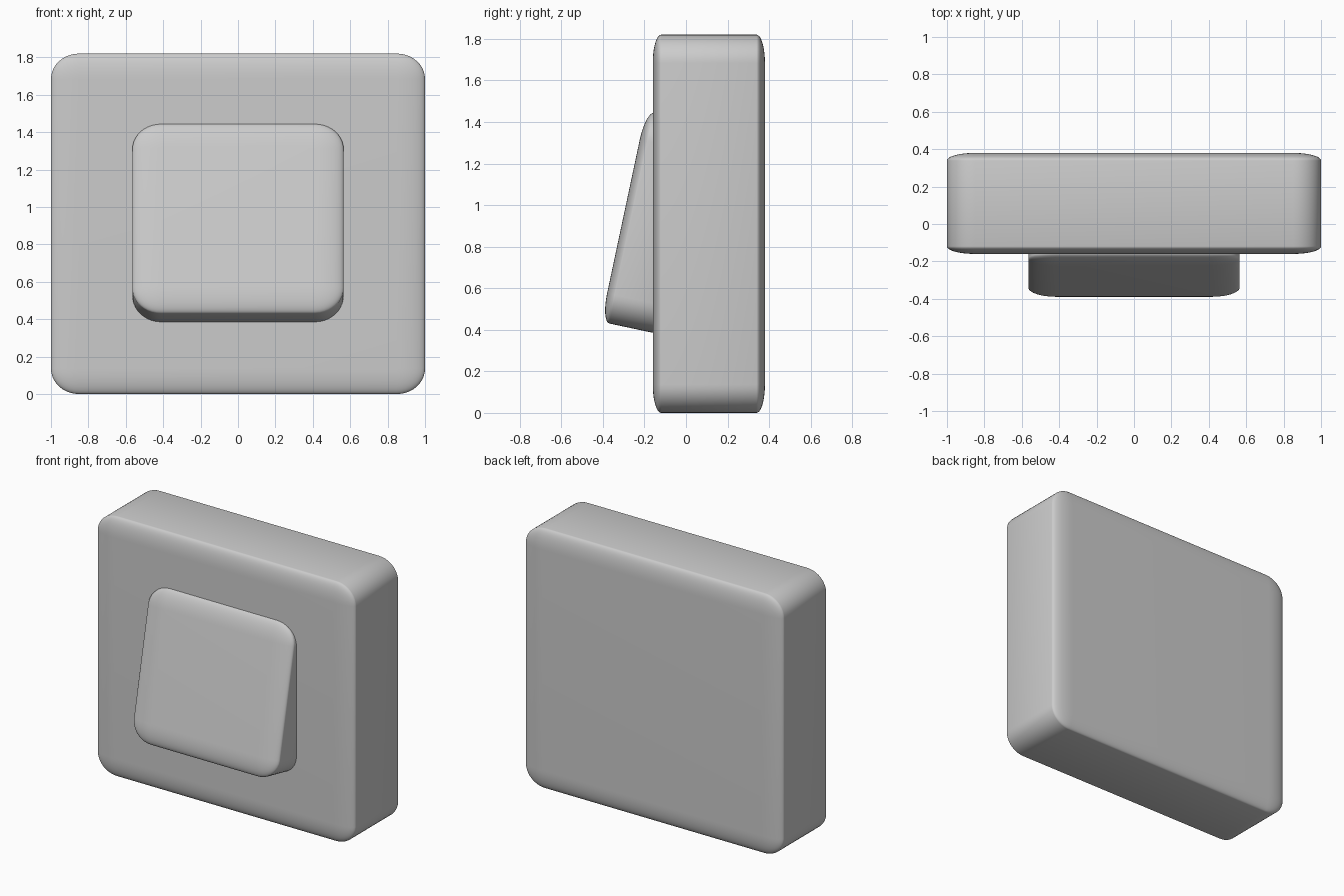
import bpy
from math import radians, sin, cos
from mathutils import Vector

cube = bpy.data.objects.get("Cube")
if cube:
    bpy.data.objects.remove(cube, do_unlink=True)

# Single plain grey plastic
plastic = bpy.data.materials.new("light_grey_plastic")
plastic.use_nodes = True
grey = (0.6, 0.6, 0.6, 1)
plastic.diffuse_color = grey
plastic.node_tree.nodes["Principled BSDF"].inputs["Base Color"].default_value = grey


def rounded_block(name, half_size, centre, tilt, rounding):
    """Cube rounded in its own space, so the rounding stretches with its scale."""
    bpy.ops.mesh.primitive_cube_add(size=2, location=centre, rotation=(tilt, 0, 0))
    block = bpy.context.object
    block.name = name
    block.scale = half_size
    block.data.materials.append(plastic)
    bevel = block.modifiers.new("rounded_edges", "BEVEL")
    bevel.width = rounding
    bevel.segments = 10
    bpy.ops.object.modifier_apply(modifier=bevel.name)
    bpy.ops.object.shade_smooth_by_angle(angle=radians(40))
    return block


# Wall plate
rounded_block("switch_plate", (1, 0.27, 0.91), (0, 0.11, 0.91), 0, 0.15)

# Tilted rocker, placed along its own face and outward directions
tilt = radians(12)
up = Vector((0, sin(tilt), cos(tilt)))
out = Vector((0, -cos(tilt), sin(tilt)))
rounded_block("rocker_button", (0.565, 0.15, 0.518),
              up * 0.862 + out * 0.341, -tilt, 0.27)
